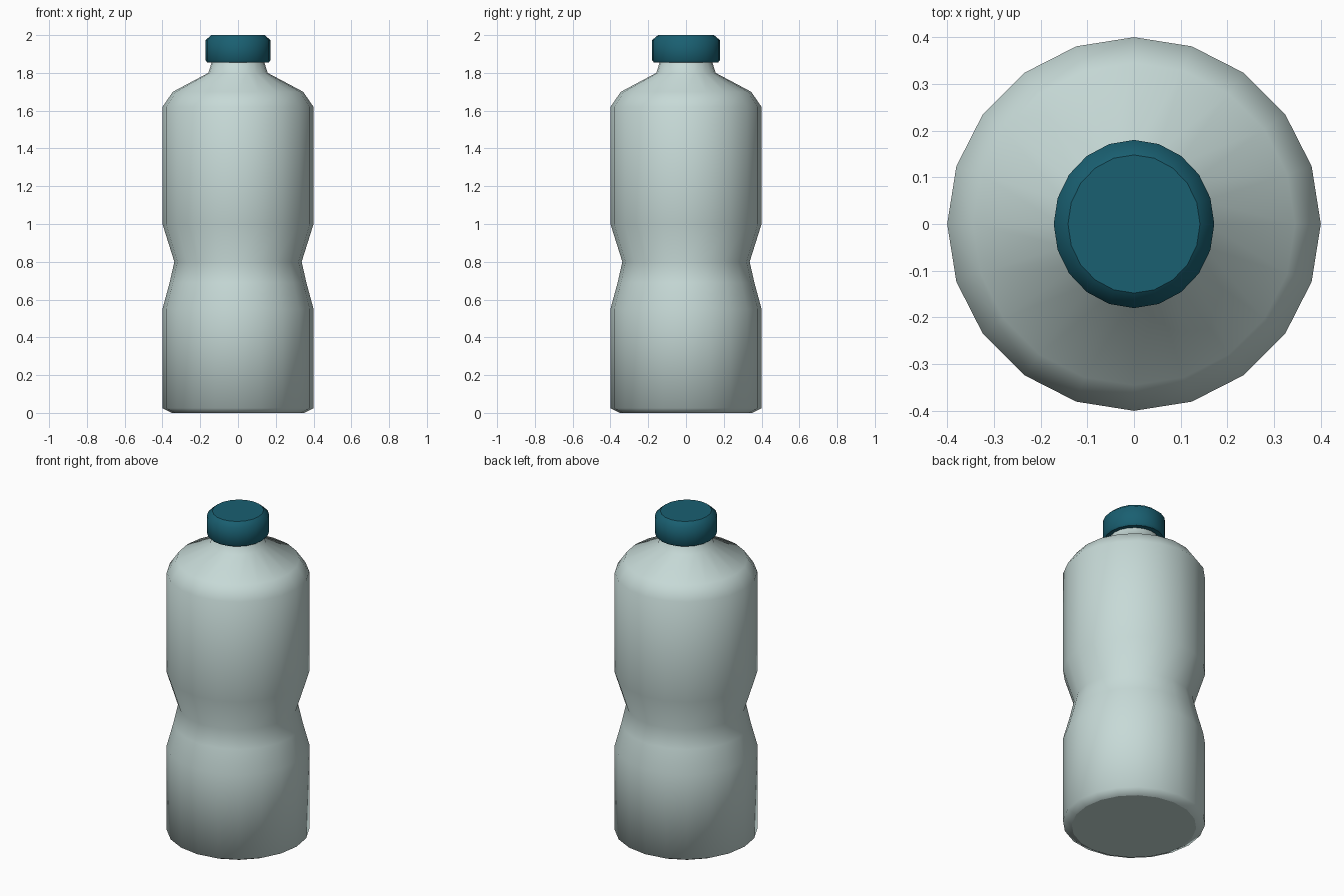
import bpy, bmesh, math

if "Cube" in bpy.data.objects:
    bpy.data.objects.remove(bpy.data.objects["Cube"])

SIDES = 20


def lathe(name, profile, colour, sx=1.0, smooth_angle=None):
    """Revolve (radius, z) points around z and close both ends."""
    bm = bmesh.new()
    rings = []
    for r, z in profile:
        rings.append([bm.verts.new((sx * r * math.cos(2 * math.pi * i / SIDES),
                                    r * math.sin(2 * math.pi * i / SIDES), z))
                      for i in range(SIDES)])
    for a, b in zip(rings, rings[1:]):
        for i in range(SIDES):
            j = (i + 1) % SIDES
            bm.faces.new((a[i], a[j], b[j], b[i])).smooth = True
    bm.faces.new(rings[0][::-1])
    bm.faces.new(rings[-1])
    # keep the end discs and any steep creases crisp
    for e in bm.edges:
        flat_end = any(len(f.verts) == SIDES for f in e.link_faces)
        e.smooth = not (flat_end or (smooth_angle and e.calc_face_angle(0) > smooth_angle))
    me = bpy.data.meshes.new(name)
    bm.to_mesh(me)
    bm.free()
    mat = bpy.data.materials.new(name + "_colour")
    mat.diffuse_color = colour
    mat.use_nodes = True
    mat.node_tree.nodes["Principled BSDF"].inputs["Base Color"].default_value = mat.diffuse_color
    me.materials.append(mat)
    ob = bpy.data.objects.new(name, me)
    bpy.context.collection.objects.link(ob)
    return ob


# Bottle body with pinched waist, shoulder and neck
lathe("bottle_body",
      [(0.35, 0.0), (0.4, 0.025), (0.4, 0.55), (0.362, 0.69), (0.337, 0.8),
       (0.4, 1.0), (0.4, 1.62), (0.345, 1.7), (0.157, 1.8), (0.135, 1.87)],
      (0.57, 0.70, 0.68, 1))

# Screw cap, slightly narrower in x
lathe("screw_cap",
      [(0.17, 1.855), (0.18, 1.867), (0.18, 1.973), (0.148, 2.0)],
      (0.01, 0.115, 0.165, 1), sx=0.955, smooth_angle=math.radians(30))
